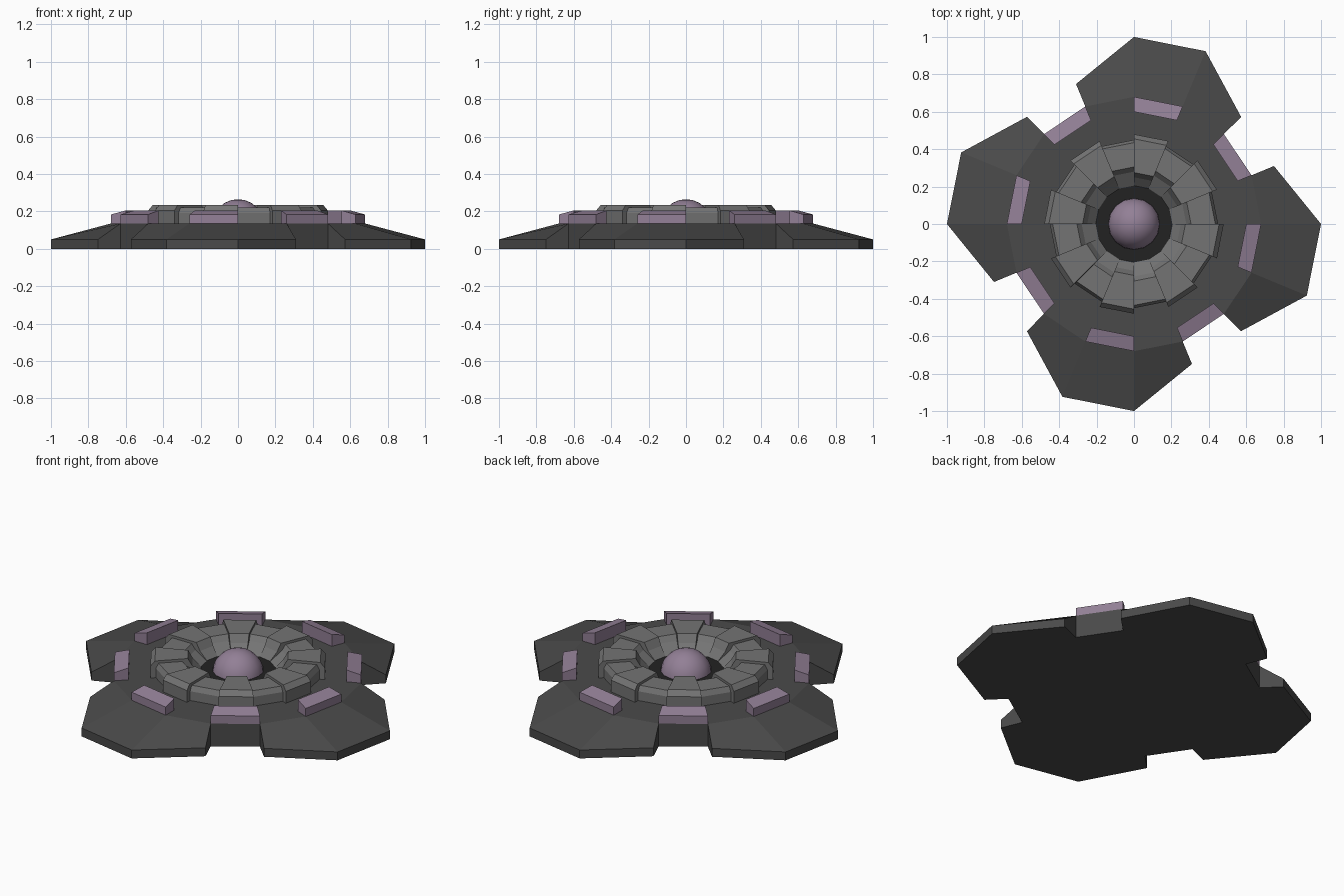
import bpy, bmesh, math

if "Cube" in bpy.data.objects:
    bpy.data.objects.remove(bpy.data.objects["Cube"])

STEP = math.radians(22.5)   # everything follows a 16-sided plan


def material(name, rgb):
    m = bpy.data.materials.new(name)
    m.diffuse_color = (*rgb, 1)
    m.use_nodes = True
    m.node_tree.nodes["Principled BSDF"].inputs["Base Color"].default_value = m.diffuse_color
    return m


DARK = material("dark grey", (0.068, 0.068, 0.068))
GREY = material("mid grey", (0.175, 0.175, 0.175))
MAUVE = material("dusty mauve", (0.29, 0.215, 0.305))
BLACK = material("near black", (0.016, 0.016, 0.016))


def pt(k, r, z):
    return (r * math.cos(k * STEP), r * math.sin(k * STEP), z)


def build(name, faces, mat):
    """Object from faces given as point lists, welded together."""
    bm = bmesh.new()
    for f in faces:
        bm.faces.new([bm.verts.new(p) for p in f])
    bmesh.ops.remove_doubles(bm, verts=bm.verts, dist=0.0005)
    bmesh.ops.recalc_face_normals(bm, faces=bm.faces)
    me = bpy.data.meshes.new(name)
    bm.to_mesh(me)
    bm.free()
    me.materials.append(mat)
    ob = bpy.data.objects.new(name, me)
    bpy.context.collection.objects.link(ob)
    return ob


def sweep(profile, k0, k1):
    """Faces of an (r, z) profile carried from plan corner k0 to k1."""
    return [[pt(k0, *a), pt(k1, *a), pt(k1, *b), pt(k0, *b)]
            for a, b in zip(profile, profile[1:])]


def wedge(profile, k0, k1):
    """Closed wedge: swept outline plus both end caps."""
    return sweep(profile + profile[:1], k0, k1) + \
        [[pt(k, *p) for p in profile] for k in (k0, k1)]


# base plate: round core with four sloping three-segment petals
CORE, TOP, RIM = 0.68, 0.135, 0.05
rim_r = lambda k: 0.81 if k % 4 in (1, 2) else 1.0
petal = lambda k: [pt(k, CORE, 0), pt(k, rim_r(k), 0), pt(k, rim_r(k), RIM), pt(k, CORE, TOP)]
faces = [[pt(k, CORE, z) for k in range(16)] for z in (0, TOP)]
for k in range(16):
    if k % 4 == 1:      # notch between petals
        faces += sweep([(CORE, 0), (CORE, TOP)], k, k + 1)
        faces += [petal(k), petal(k + 1)]
    else:
        a, b = petal(k), petal(k + 1)
        faces += [[a[i], b[i], b[i + 1], a[i + 1]] for i in range(3)]
build("base_plate", faces, DARK)

# mauve blocks round the core edge, on every other segment
block = [(0.68, TOP), (0.68, 0.18), (0.66, 0.185), (0.60, 0.205), (0.60, TOP)]
block = [(0.68, TOP), (0.68, 0.183), (0.60, 0.205), (0.60, TOP)]
for n, k in enumerate(range(1, 16, 2)):
    build(f"edge_block_{n + 1}", wedge(block, k, k + 1), MAUVE)

# grey collar: alternate raised and lowered segments
high = [(0.48, TOP), (0.48, 0.205), (0.455, 0.235), (0.275, 0.235), (0.25, 0.19), (0.20, 0.14)]
low = [(0.45, TOP), (0.45, 0.19), (0.435, 0.22), (0.305, 0.22), (0.28, 0.19), (0.20, 0.14)]
for k in range(16):
    build(f"collar_segment_{k + 1}", wedge(high if k % 2 else low, k, k + 1), GREY)

# black floor of the bowl
build("bowl_floor", [[pt(k, 0.205, 0.145) for k in range(16)]], BLACK)

# centre dome
rows = 6
arc = [(0.14 * math.cos(i * math.pi / 2 / rows), 0.125 + 0.14 * math.sin(i * math.pi / 2 / rows))
       for i in range(rows)]
faces = []
for k in range(16):
    faces += sweep(arc, k, k + 1)
    faces.append([pt(k, *arc[-1]), pt(k + 1, *arc[-1]), (0, 0, 0.265)])
dome = build("centre_dome", faces, MAUVE)
for p in dome.data.polygons:
    p.use_smooth = True
